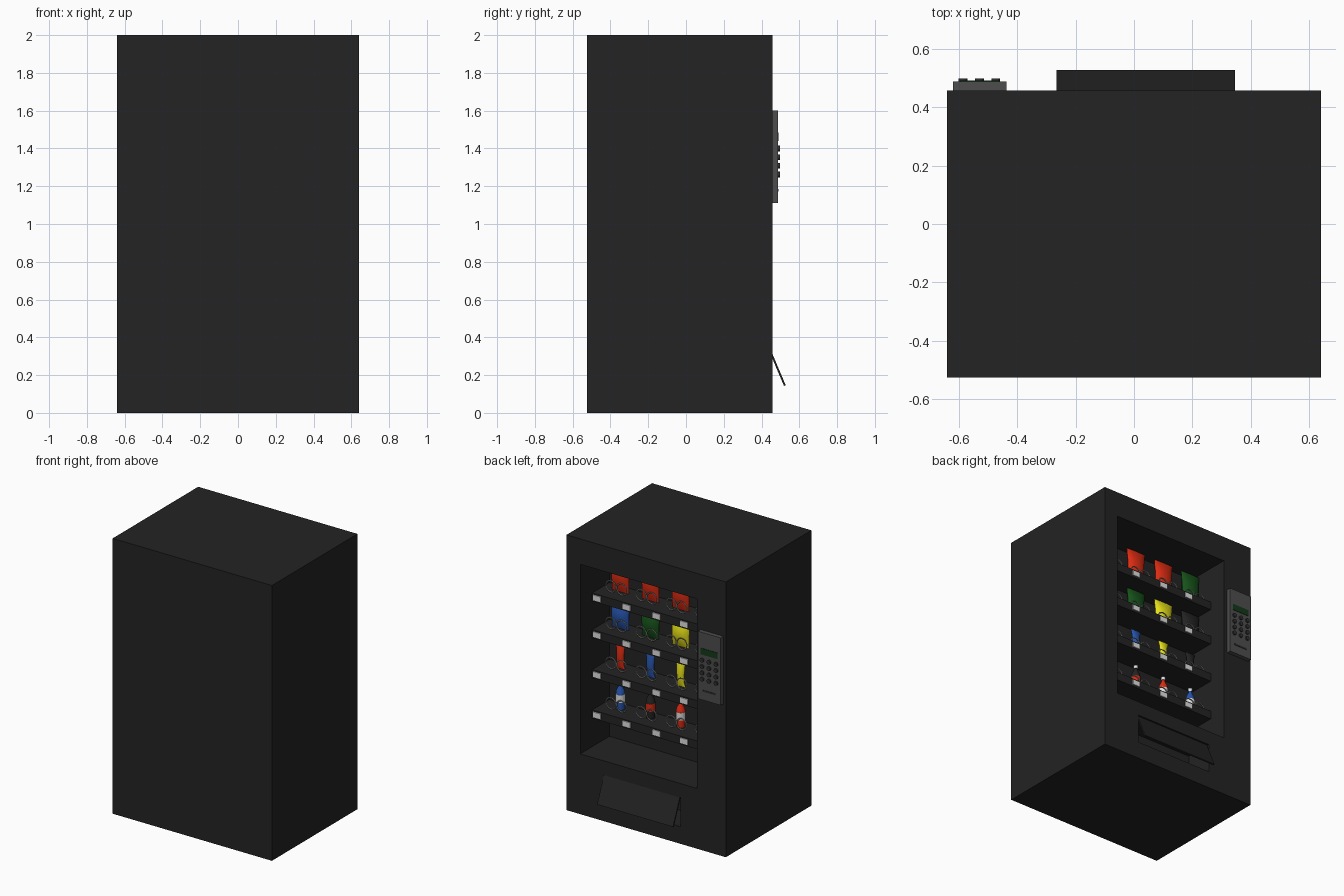
import bpy, bmesh, math
from mathutils import Matrix, Vector

if "Cube" in bpy.data.objects:
    bpy.data.objects.remove(bpy.data.objects["Cube"])


def material(name, r, g, b):
    m = bpy.data.materials.new(name)
    m.diffuse_color = (r, g, b, 1)
    m.use_nodes = True
    m.node_tree.nodes["Principled BSDF"].inputs["Base Color"].default_value = m.diffuse_color
    return m


BODY = material("charcoal", 0.017, 0.017, 0.017)
PANEL = material("panel grey", 0.075, 0.075, 0.075)
BUTTON = material("button grey", 0.03, 0.03, 0.03)
SCREEN = material("screen green", 0.006, 0.04, 0.01)
STEEL = material("steel", 0.42, 0.42, 0.42)
WHITE = material("white", 0.75, 0.75, 0.75)
RED = material("red", 0.72, 0.025, 0.006)
BLUE = material("blue", 0.02, 0.09, 0.42)
GREEN = material("green", 0.008, 0.085, 0.01)
YELLOW = material("yellow", 0.85, 0.8, 0.01)


def finish(name, bm, mats, smooth=False):
    bmesh.ops.recalc_face_normals(bm, faces=bm.faces[:])
    me = bpy.data.meshes.new(name)
    bm.to_mesh(me)
    bm.free()
    for m in mats:
        me.materials.append(m)
    ob = bpy.data.objects.new(name, me)
    bpy.context.collection.objects.link(ob)
    if smooth:
        bpy.ops.object.select_all(action='DESELECT')
        ob.select_set(True)
        bpy.context.view_layer.objects.active = ob
        bpy.ops.object.shade_smooth_by_angle(angle=math.radians(40))
    return ob


def box(name, x, y, z, mat):
    """Box from (min, max) ranges."""
    bm = bmesh.new()
    bmesh.ops.create_cube(bm, size=1)
    for v in bm.verts:
        v.co = [(a + b) / 2 + c * (b - a) for (a, b), c in zip((x, y, z), v.co)]
    return finish(name, bm, [mat])


def loft(name, pos, sections, mats, n=12):
    """Stack of oval sections (z, width, depth, material index) with end caps."""
    bm = bmesh.new()
    rings = []
    for z, w, d, _ in sections:
        rings.append([bm.verts.new(Vector(pos) + Vector((
            w / 2 * math.cos(2 * math.pi * i / n),
            d / 2 * math.sin(2 * math.pi * i / n), z))) for i in range(n)])
    for k in range(len(rings) - 1):
        for i in range(n):
            j = (i + 1) % n
            f = bm.faces.new((rings[k][i], rings[k][j], rings[k + 1][j], rings[k + 1][i]))
            f.material_index = sections[k][3]
    bm.faces.new(rings[0][::-1]).material_index = sections[0][3]
    bm.faces.new(rings[-1]).material_index = sections[-1][3]
    return finish(name, bm, mats, smooth=True)


def ring(name, pos, radius, wire):
    """Wire loop standing upright, facing the window."""
    bm = bmesh.new()
    n, m = 20, 6
    grid = []
    for i in range(n):
        a = 2 * math.pi * i / n
        row = []
        for j in range(m):
            b = 2 * math.pi * j / m
            r = radius + wire * math.cos(b)
            row.append(bm.verts.new((pos[0] + r * math.cos(a), pos[1] + wire * math.sin(b),
                                     pos[2] + r * math.sin(a))))
        grid.append(row)
    for i in range(n):
        for j in range(m):
            i2, j2 = (i + 1) % n, (j + 1) % m
            bm.faces.new((grid[i][j], grid[i2][j], grid[i2][j2], grid[i][j2]))
    return finish(name, bm, [STEEL], smooth=True)


# Cabinet with display recess and delivery opening
FRONT = 0.457
cabinet = box("cabinet", (-0.64, 0.64), (-0.525, FRONT), (0, 2), BODY)
for name, x, y, z in (("display_cutter", (-0.407, 0.53), (0.122, 0.6), (0.438, 1.815)),
                      ("delivery_cutter", (-0.275, 0.345), (0.25, 0.6), (0.125, 0.335))):
    cutter = box(name, x, y, z, BODY)
    cutter.hide_render = True
    cutter.hide_viewport = True
    cutter.display_type = 'WIRE'
    mod = cabinet.modifiers.new(name, 'BOOLEAN')
    mod.operation = 'DIFFERENCE'
    mod.solver = 'EXACT'
    mod.object = cutter

# Tilted delivery flap
flap = box("delivery_flap", (-0.265, 0.345), (-0.005, 0.005), (-0.2, 0), BODY)
flap.data.transform(Matrix.Translation((0, 0.445, 0.329)) @ Matrix.Rotation(math.radians(23), 4, 'X'))


def bag(name, pos, h, mat):
    loft(name, pos, [(0, 0.135, 0.012, 0), (h * 0.1, 0.135, 0.03, 0), (h * 0.35, 0.135, 0.07, 0),
                     (h * 0.65, 0.14, 0.065, 0), (h * 0.9, 0.155, 0.025, 0), (h, 0.16, 0.01, 0)], [mat])


def bar(name, pos, h, mat):
    loft(name, pos, [(0, 0.08, 0.01, 0), (h * 0.15, 0.055, 0.03, 0), (h * 0.5, 0.056, 0.045, 0),
                     (h * 0.8, 0.065, 0.03, 0), (h, 0.09, 0.01, 0)], [mat])


def bottle(name, pos, h, body, label):
    shape = [(0, 0.058, 0), (0.28, 0.064, 0), (0.28, 0.066, 1), (0.55, 0.066, 1), (0.55, 0.064, 0),
             (0.68, 0.056, 0), (0.82, 0.026, 0), (0.88, 0.024, 0), (0.88, 0.03, 2), (1, 0.03, 2)]
    loft(name, pos, [(z * h, w, w, m) for z, w, m in shape], [body, label, WHITE], 16)


# Shelves with price tags, wire loops and goods
COLUMNS = (0.39, 0.148, -0.094, -0.33)
TAGS = (0.49, 0.25, 0.01, -0.21)
ROWS = ((1.555, bag, 0.24, (RED, RED, RED, GREEN)),
        (1.288, bag, 0.2, (BLUE, GREEN, YELLOW, BODY)),
        (0.998, bar, 0.18, (RED, BLUE, YELLOW, BODY)),
        (0.705, bottle, 0.2, ((BLUE, WHITE), (BODY, RED), (RED, WHITE), (BLUE, WHITE))))
for r, (top, make, height, colours) in enumerate(ROWS, 1):
    box(f"shelf_{r}", (-0.407, 0.53), (0.122, 0.32), (top - 0.06, top), BODY)
    for c, (x, tag, colour) in enumerate(zip(COLUMNS, TAGS, colours), 1):
        box(f"price_tag_{r}_{c}", (tag - 0.03, tag + 0.03), (0.319, 0.327),
            (top - 0.047, top - 0.009), WHITE)
        for side in (-1, 1):
            ring(f"wire_loop_{r}_{c}", (x + side * 0.043, 0.243, top + 0.045), 0.04, 0.004)
        pos = (x, 0.195, top)
        if make is bottle:
            bottle(f"bottle_{c}", pos, height, *colour)
        else:
            make(f"snack_{r}_{c}", pos, height, colour)

# Payment panel: housing, screen, buttons and slot
box("payment_panel", (-0.62, -0.437), (0.45, 0.488), (1.11, 1.6), PANEL)
box("screen", (-0.595, -0.46), (0.485, 0.491), (1.44, 1.485), SCREEN)
box("card_slot", (-0.58, -0.475), (0.485, 0.491), (1.172, 1.184), BUTTON)
for row in range(4):
    for col in range(3):
        bm = bmesh.new()
        place = Matrix.Translation((-0.585 + col * 0.056, 0.491, 1.4 - row * 0.046))
        bmesh.ops.create_cone(bm, cap_ends=True, segments=16, radius1=0.015, radius2=0.015, depth=0.014,
                              matrix=place @ Matrix.Rotation(math.pi / 2, 4, 'X'))
        finish(f"button_{row}_{col}", bm, [BUTTON], smooth=True)
